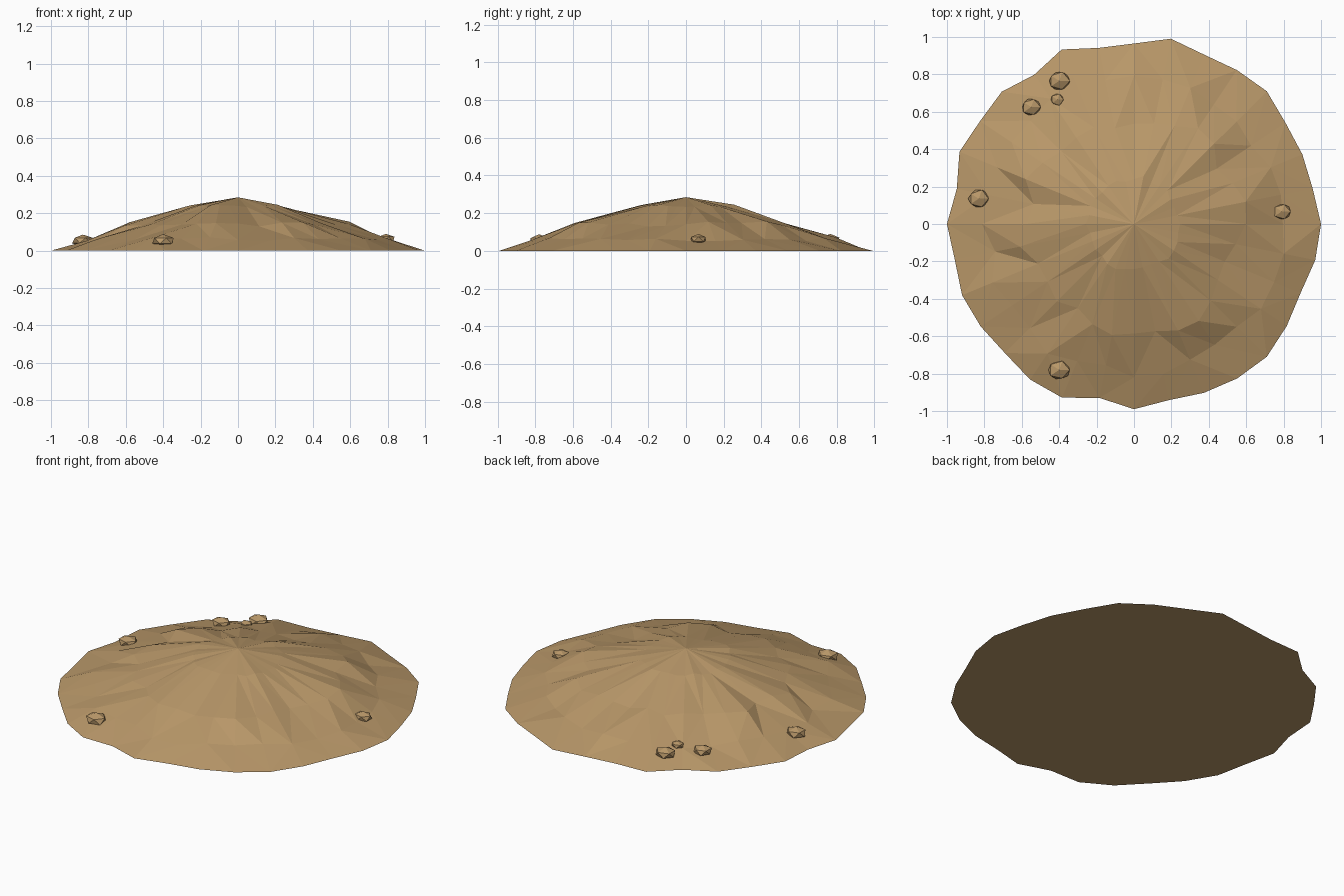
import bpy, bmesh, math, random
from mathutils import Vector

if "Cube" in bpy.data.objects:
    bpy.data.objects.remove(bpy.data.objects["Cube"])

random.seed(7)

sand = bpy.data.materials.new("sand")
sand.diffuse_color = (0.48, 0.31, 0.14, 1)
sand.use_nodes = True
sand.node_tree.nodes["Principled BSDF"].inputs["Base Color"].default_value = sand.diffuse_color


def finish(bm, name):
    bmesh.ops.recalc_face_normals(bm, faces=bm.faces)
    mesh = bpy.data.meshes.new(name)
    bm.to_mesh(mesh)
    bm.free()
    mesh.materials.append(sand)
    obj = bpy.data.objects.new(name, mesh)
    bpy.context.collection.objects.link(obj)
    return obj


# Mound: faceted rings between an irregular rim and a central peak
RIM = [1, .974, .974, .974, 1.004, .99, .98, 1.01, .965, .96, 1.01, .96, 1, .99, 1.01, .966,
       1, .977, .995, .986, .976, 1.0, 1.005, .948, .99, .96, .977, .993, 1.004, .982, .964, .988]
SIDES = len(RIM)
# radius, height, radial jitter, height jitter
RINGS = [(.81, .062, .04, .012), (.59, .142, .05, .014), (.25, .239, .012, .006)]


def mound():
    bm = bmesh.new()

    def ring(fn):
        verts = []
        for i in range(SIDES):
            a = math.tau * i / SIDES
            r, z = fn(i)
            verts.append(bm.verts.new((r * math.cos(a), r * math.sin(a), z)))
        return verts

    rows = [ring(lambda i: (RIM[i], 0))]
    for r, z, jr, jz in RINGS:
        rows.append(ring(lambda i: (r * RIM[i] + random.uniform(-jr, jr),
                                    z + random.uniform(-jz, jz))))
    for lo, hi in zip(rows, rows[1:]):
        for i in range(SIDES):
            j = (i + 1) % SIDES
            if random.random() < .5:
                tris = (lo[i], lo[j], hi[j]), (lo[i], hi[j], hi[i])
            else:
                tris = (lo[i], lo[j], hi[i]), (lo[j], hi[j], hi[i])
            for t in tris:
                bm.faces.new(t)
    peak = bm.verts.new((0, 0, .285))
    for i in range(SIDES):
        bm.faces.new((rows[-1][i], rows[-1][(i + 1) % SIDES], peak))
    bm.faces.new(rows[0])
    finish(bm, "sand_mound")


# Rocks: flattened, slightly irregular icosahedra: x, y, z, radius
ROCKS = [(-.40, .765, .055, .063), (-.55, .625, .057, .055), (-.41, .665, .068, .040),
         (-.83, .135, .055, .061), (.79, .067, .062, .052), (-.40, -.78, .053, .063)]


def rock(n, x, y, z, r):
    bm = bmesh.new()
    bmesh.ops.create_icosphere(bm, subdivisions=1, radius=1)
    for v in bm.verts:
        v.co *= random.uniform(.92, 1.05)
        v.co = Vector((v.co.x * r, v.co.y * r * .9, v.co.z * r * .54))
    obj = finish(bm, f"rock_{n}")
    obj.location = (x, y, z)


mound()
for n, spec in enumerate(ROCKS, 1):
    rock(n, *spec)
